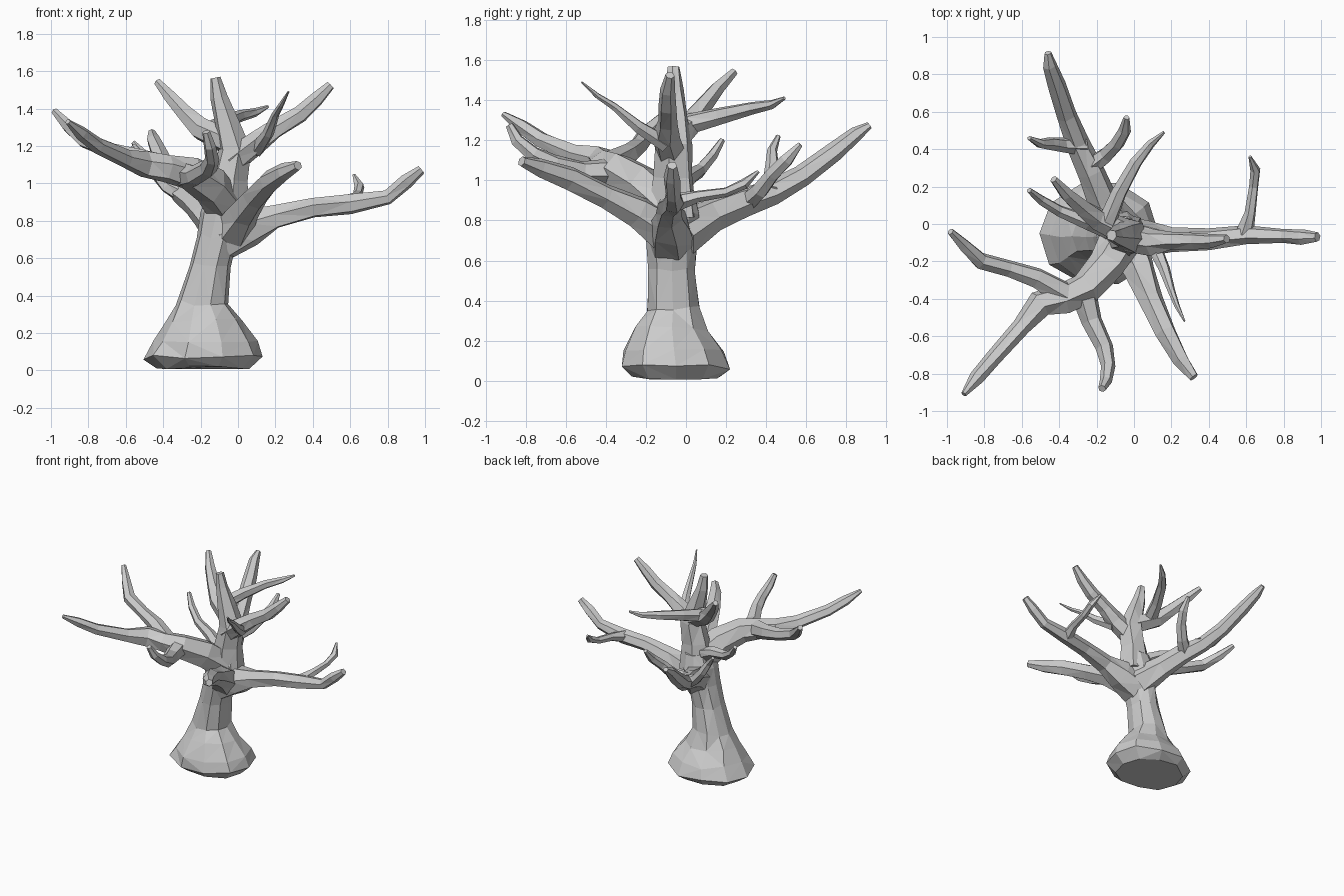
import bpy, bmesh, math, random
from mathutils import Vector

random.seed(4)


def loft(name, rings):
    """Skin a list of equal-length vertex rings and cap both ends."""
    bm = bmesh.new()
    loops = [[bm.verts.new(p) for p in r] for r in rings]
    n = len(loops[0])
    for a, b in zip(loops, loops[1:]):
        for i in range(n):
            j = (i + 1) % n
            bm.faces.new((a[i], a[j], b[j], b[i]))
    bm.faces.new(loops[0][::-1])
    bm.faces.new(loops[-1])
    bmesh.ops.recalc_face_normals(bm, faces=bm.faces[:])
    bmesh.ops.triangulate(bm, faces=[f for f in bm.faces if len(f.verts) == 4])
    me = bpy.data.meshes.new(name)
    bm.to_mesh(me)
    bm.free()
    bpy.context.collection.objects.link(bpy.data.objects.new(name, me))


def branch(name, pts, sides=6):
    """Faceted tapering limb through (x, y, z, radius) points."""
    ps = [Vector(p[:3]) for p in pts]
    rings, u = [], None
    for i, p in enumerate(ps):
        t = (ps[min(i + 1, len(ps) - 1)] - ps[max(i - 1, 0)]).normalized()
        if u is None:
            u = t.orthogonal()
        u = (u - t * u.dot(t)).normalized()
        v = t.cross(u)
        ring = []
        for k in range(sides):
            a = 2 * math.pi * k / sides
            r = pts[i][3] * random.uniform(0.95, 1.15)
            ring.append(p + (u * math.cos(a) + v * math.sin(a)) * r)
        rings.append(ring)
    loft(name, rings)


# Trunk: x min, x max, y min, y max, height
trunk = []
for x0, x1, y0, y1, z in [(-.43, .06, -.27, .17, .015), (-.5, .13, -.32, .22, .07),
                          (-.45, .1, -.31, .19, .16), (-.39, .02, -.25, .11, .26),
                          (-.33, -.05, -.2, .07, .36), (-.26, -.04, -.19, .05, .56),
                          (-.22, .0, -.2, .06, .72), (-.2, .05, -.2, .07, .84),
                          (-.16, .04, -.15, .04, .96)]:
    ring = []
    for k in range(10):
        a = 2 * math.pi * k / 10
        w = random.uniform(.98, 1.06)
        ring.append(((x0 + x1) / 2 + (x1 - x0) / 2 * w * math.cos(a),
                     (y0 + y1) / 2 + (y1 - y0) / 2 * w * math.sin(a),
                     z + (random.uniform(-.015, .015) if z > .05 else random.uniform(-.01, .01))))
    trunk.append(ring)
loft("trunk", trunk)

# Central leader and its limbs
branch("leader", [(-.06, -.06, .82, .12), (-.05, -.06, 1.02, .095), (-.02, -.06, 1.18, .09),
                  (-.06, -.06, 1.32, .065), (-.1, -.06, 1.46, .045), (-.12, -.06, 1.565, .028)])
branch("upper_right_limb", [(-.03, -.07, 1.12, .07), (.1, -.1, 1.22, .065), (.2, -.09, 1.29, .05),
                            (.33, -.09, 1.37, .045), (.42, -.09, 1.45, .038), (.495, -.08, 1.525, .022)])
branch("upper_right_twig", [(.1, -.1, 1.18, .04), (.16, -.24, 1.27, .03), (.2, -.36, 1.37, .02),
                            (.23, -.44, 1.42, .014), (.27, -.52, 1.49, .005)])
branch("upper_left_limb", [(-.04, -.05, 1.22, .07), (-.2, .03, 1.29, .058), (-.28, .09, 1.37, .045),
                           (-.36, .16, 1.46, .035), (-.43, .24, 1.54, .02)])
branch("upper_back_limb", [(-.15, .0, 1.28, .05), (-.08, .17, 1.32, .042), (.01, .33, 1.36, .032),
                           (.09, .43, 1.38, .022), (.16, .49, 1.41, .008)])
branch("left_twig", [(-.1, -.05, .93, .05), (-.25, .01, 1.01, .04), (-.4, .07, 1.05, .033),
                     (-.5, .13, 1.12, .025), (-.56, .18, 1.2, .014)])

# Long right limb
branch("right_limb", [(-.08, -.07, .7, .12), (.06, -.08, .77, .1), (.2, -.09, .82, .065),
                      (.4, -.08, .87, .055), (.6, -.06, .89, .05), (.8, -.065, .925, .036),
                      (.9, -.07, 1.01, .038), (.98, -.07, 1.075, .024)])
branch("right_twig", [(.59, -.05, .89, .045), (.62, .06, .92, .028), (.64, .2, .94, .024),
                      (.65, .29, .98, .026), (.62, .36, 1.045, .008)])

# Front right limb
branch("front_right_limb", [(-.04, -.09, .74, .11), (.03, -.25, .84, .08), (.09, -.4, .92, .062),
                            (.17, -.58, 1.01, .055), (.25, -.73, 1.06, .045), (.32, -.82, 1.095, .025)])

# Front left limb, forking in three
branch("front_left_limb", [(-.06, -.08, .86, .11), (-.15, -.22, .98, .1), (-.26, -.34, 1.05, .085),
                           (-.38, -.4, 1.08, .075), (-.5, -.43, 1.1, .07), (-.6, -.55, 1.13, .048),
                           (-.75, -.72, 1.2, .042), (-.84, -.82, 1.27, .036), (-.91, -.91, 1.33, .014)])
branch("far_left_fork", [(-.36, -.38, 1.08, .07), (-.52, -.29, 1.13, .052), (-.67, -.24, 1.17, .045),
                         (-.82, -.2, 1.23, .043), (-.91, -.11, 1.31, .034), (-.98, -.04, 1.385, .018)])
branch("front_fork", [(-.27, -.37, 1.04, .07), (-.23, -.52, 1.04, .055), (-.16, -.66, 1.08, .045),
                      (-.14, -.76, 1.13, .038), (-.15, -.84, 1.2, .033), (-.17, -.88, 1.275, .02)])

# Back limb with two twigs
branch("back_limb", [(-.08, -.03, .74, .11), (-.17, .13, .83, .08), (-.23, .28, .89, .068),
                     (-.3, .43, .94, .058), (-.36, .58, 1.02, .052), (-.41, .74, 1.14, .046),
                     (-.45, .85, 1.23, .036), (-.46, .915, 1.275, .018)])
branch("back_left_twig", [(-.27, .42, .93, .05), (-.38, .42, .99, .04), (-.45, .43, 1.07, .033),
                          (-.5, .43, 1.15, .026), (-.56, .46, 1.22, .012)])
branch("back_right_twig", [(-.23, .31, .9, .05), (-.15, .37, .95, .042), (-.09, .43, 1.03, .036),
                           (-.05, .5, 1.1, .032), (-.04, .57, 1.18, .015)])
